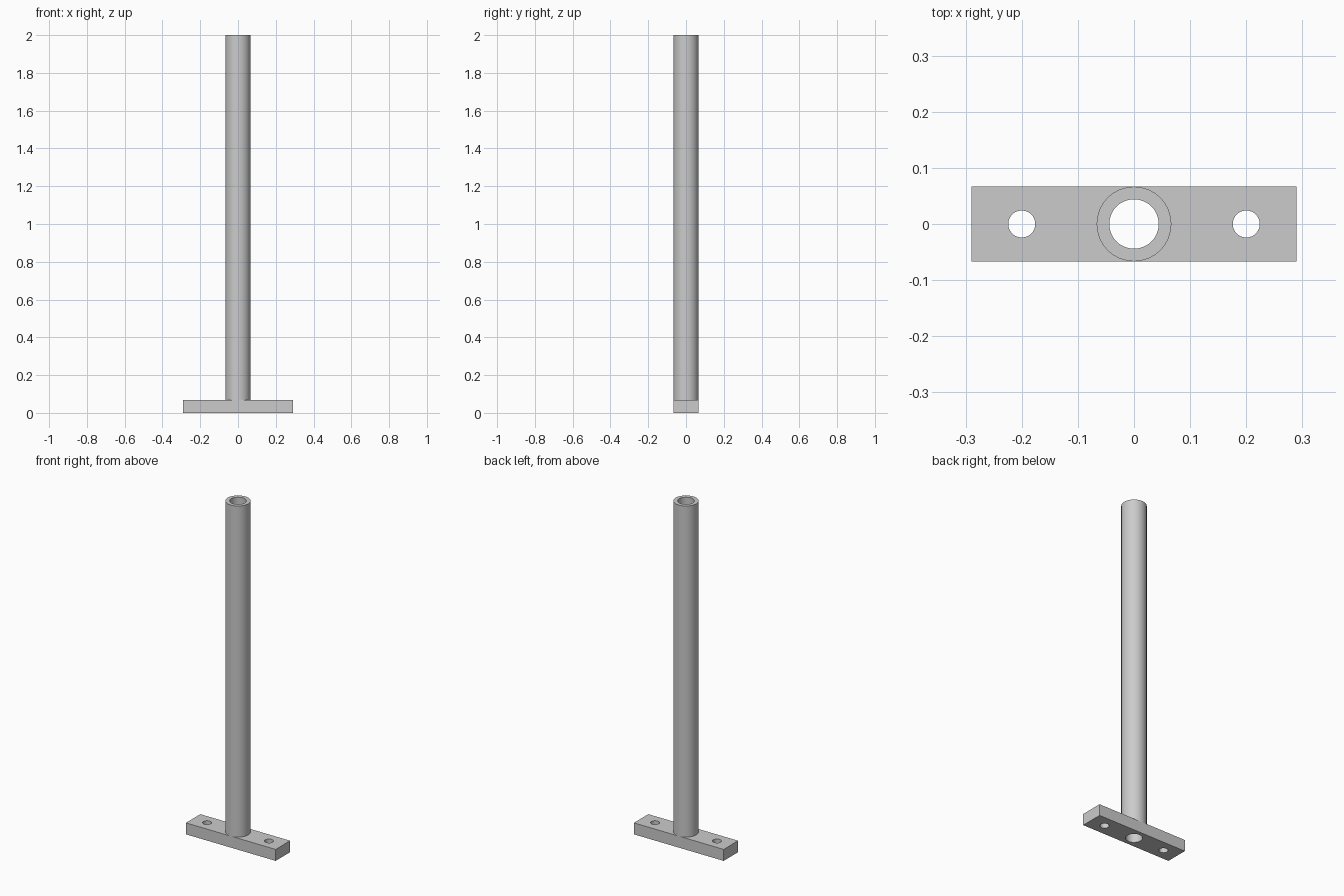
import bpy
import bmesh
import math
from mathutils import Matrix, Vector

cube = bpy.data.objects.get("Cube")
if cube:
    bpy.data.objects.remove(cube, do_unlink=True)

HEIGHT = 2.0
PLATE = Vector((0.58, 0.133, 0.067))
TUBE_RADIUS, BORE_RADIUS = 0.0665, 0.044
BOLT_RADIUS, BOLT_X = 0.024, 0.2
SIDES = 64

steel = bpy.data.materials.new("grey steel")
steel.use_nodes = True
grey = (0.6, 0.6, 0.6, 1)
steel.diffuse_color = grey
steel.node_tree.nodes["Principled BSDF"].inputs["Base Color"].default_value = grey


def make_object(name, bm):
    bmesh.ops.recalc_face_normals(bm, faces=bm.faces)
    mesh = bpy.data.meshes.new(name)
    bm.to_mesh(mesh)
    bm.free()
    mesh.materials.append(steel)
    obj = bpy.data.objects.new(name, mesh)
    bpy.context.collection.objects.link(obj)
    return obj


def smooth(obj):
    bpy.ops.object.select_all(action="DESELECT")
    obj.select_set(True)
    bpy.context.view_layer.objects.active = obj
    bpy.ops.object.shade_smooth_by_angle(angle=math.radians(30))


# Upright tube: wall section spun around the vertical axis
bm = bmesh.new()
section = [(BORE_RADIUS, PLATE.z), (TUBE_RADIUS, PLATE.z),
           (TUBE_RADIUS, HEIGHT), (BORE_RADIUS, HEIGHT)]
verts = [bm.verts.new((r, 0, z)) for r, z in section]
edges = [bm.edges.new((verts[i - 1], verts[i])) for i in range(len(verts))]
bmesh.ops.spin(bm, geom=verts + edges, axis=(0, 0, 1), cent=(0, 0, 0),
               angle=math.tau, steps=SIDES, use_duplicate=False)
bmesh.ops.remove_doubles(bm, verts=bm.verts, dist=0.0001)
smooth(make_object("upright_tube", bm))

# Base plate
bm = bmesh.new()
bmesh.ops.create_cube(bm, size=1, matrix=Matrix.Translation((0, 0, PLATE.z / 2))
                      @ Matrix.Diagonal((*PLATE, 1)))
plate = make_object("base_plate", bm)

# Bore and bolt holes through the plate
bm = bmesh.new()
for x, radius in ((-BOLT_X, BOLT_RADIUS), (0, BORE_RADIUS), (BOLT_X, BOLT_RADIUS)):
    bmesh.ops.create_cone(bm, cap_ends=True, segments=SIDES, radius1=radius,
                          radius2=radius, depth=PLATE.z * 3,
                          matrix=Matrix.Translation((x, 0, PLATE.z / 2)))
cutter = make_object("hole_cutter", bm)
cut = plate.modifiers.new("holes", "BOOLEAN")
cut.operation = "DIFFERENCE"
cut.solver = "EXACT"
cut.object = cutter
bpy.ops.object.select_all(action="DESELECT")
plate.select_set(True)
bpy.context.view_layer.objects.active = plate
bpy.ops.object.modifier_apply(modifier=cut.name)
bpy.data.objects.remove(cutter, do_unlink=True)
smooth(plate)
